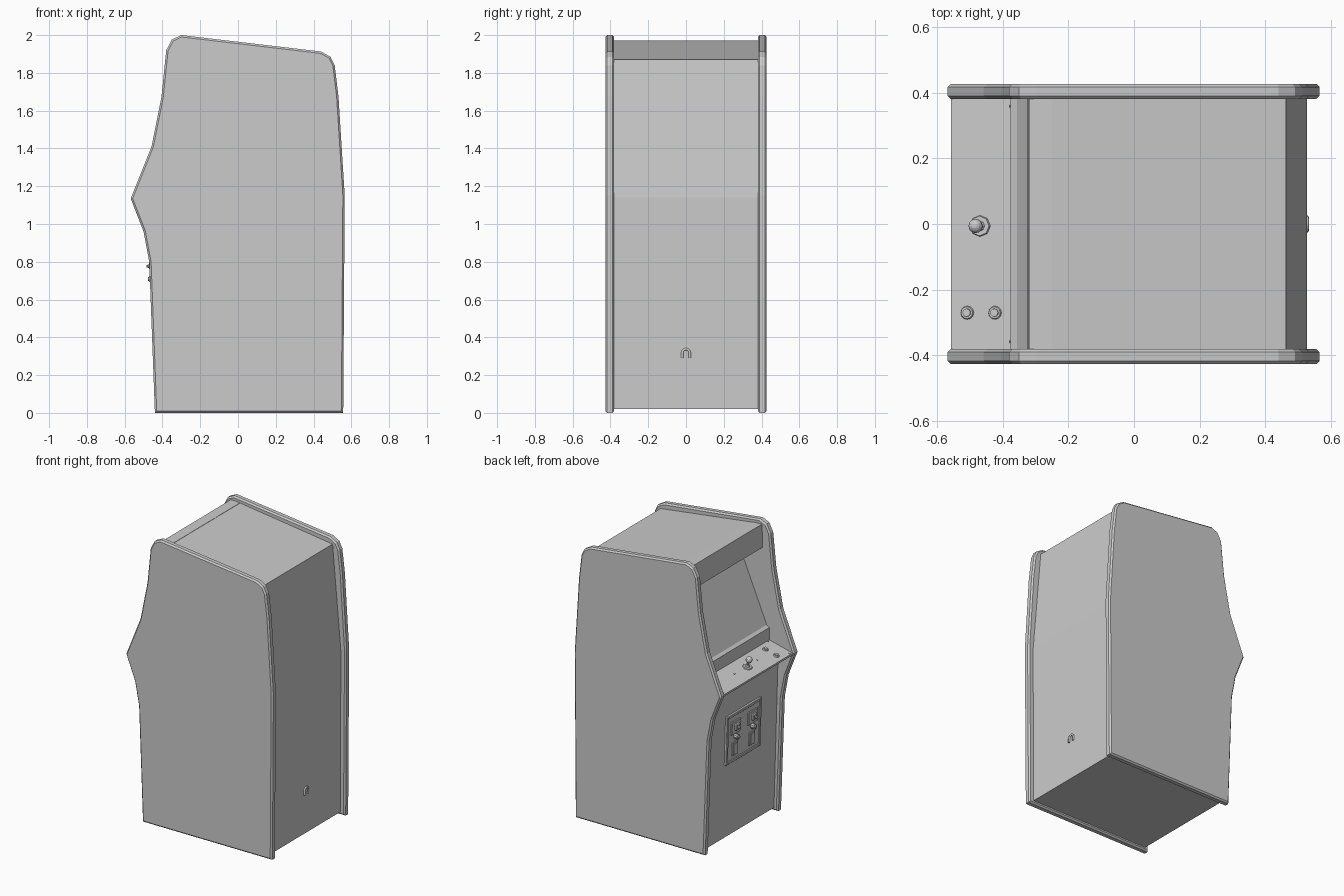
import bpy, bmesh, math
from mathutils import Matrix, Vector

if "Cube" in bpy.data.objects:
    bpy.data.objects.remove(bpy.data.objects["Cube"])


def finish(name, bm):
    bmesh.ops.recalc_face_normals(bm, faces=bm.faces)
    me = bpy.data.meshes.new(name)
    bm.to_mesh(me)
    bm.free()
    ob = bpy.data.objects.new(name, me)
    bpy.context.collection.objects.link(ob)
    return ob


def prism(name, pts, y0, y1, chamfer=0):
    """Extrude an x/z profile from y0 to y1, optionally chamfering both rims."""
    bm = bmesh.new()
    face = bm.faces.new([bm.verts.new((x, y0, z)) for x, z in pts])
    ext = bmesh.ops.extrude_face_region(bm, geom=[face])
    bmesh.ops.translate(bm, vec=(0, y1 - y0, 0),
                        verts=[v for v in ext['geom'] if isinstance(v, bmesh.types.BMVert)])
    if chamfer:
        rim = [e for e in bm.edges if abs(e.verts[0].co.y - e.verts[1].co.y) < 1e-5]
        bmesh.ops.bevel(bm, geom=rim, offset=chamfer, segments=1, affect='EDGES')
    return finish(name, bm)


def box(name, frame, loc, size, chamfer=0):
    bm = bmesh.new()
    bmesh.ops.create_cube(bm, size=1, matrix=Matrix.Diagonal((*size, 1)))
    if chamfer:
        bmesh.ops.bevel(bm, geom=bm.edges[:], offset=chamfer, segments=1, affect='EDGES')
    bm.transform(frame @ Matrix.Translation(loc))
    return finish(name, bm)


def cone(name, frame, loc, r1, r2, h, sides, axis='Z'):
    bm = bmesh.new()
    bmesh.ops.create_cone(bm, cap_ends=True, segments=sides, radius1=r1, radius2=r2, depth=h)
    rot = Matrix.Rotation(math.pi / 2, 4, 'Y') if axis == 'X' else Matrix()
    bm.transform(frame @ Matrix.Translation(loc) @ rot)
    return finish(name, bm)


def frame(origin, x, z):
    x, z = Vector(x).normalized(), Vector(z).normalized()
    m = Matrix((x, z.cross(x), z)).transposed().to_4x4()
    m.translation = origin
    return m


# Side panels with chamfered edge trim
side = [(-.44, 0), (.557, 0), (.565, 1.15), (.532, 1.675), (.512, 1.84), (.49, 1.885),
        (.44, 1.913), (-.30, 2), (-.35, 1.977), (-.38, 1.92), (-.405, 1.675),
        (-.458, 1.41), (-.568, 1.135), (-.50, .96), (-.47, .80)]
for label, s in (("left", 1), ("right", -1)):
    prism(label + "_side_panel", side, s * .38, s * .427, .01)

# Cabinet body with the sloped screen face
W = .382
prism("cabinet_body", [(-.412, .02), (.523, .02), (.527, 1.14), (.463, 1.87), (-.25, 1.965),
                       (-.25, 1.81), (-.13, 1.81), (-.36, 1.27), (-.36, 1.14), (-.443, 1.06)], -W, W)
prism("marquee_box", [(-.325, 1.81), (-.25, 1.81), (-.25, 1.967), (-.32, 1.971)], -W, W)
prism("control_panel", [(-.557, 1.122), (-.557, 1.135), (-.375, 1.18), (-.35, 1.18),
                        (-.40, 1.05), (-.442, 1.05)], -W, W)
prism("screen_ledge", [(-.376, 1.17), (-.376, 1.265), (-.355, 1.28), (-.34, 1.17)], -W, W)

# Joystick, buttons and screws, in the tilted plane of the control panel
t = math.atan2(.045, .182)
ctrl = frame((-.466, 0, 1.1575), (math.cos(t), 0, math.sin(t)), (-math.sin(t), 0, math.cos(t)))
cone("joystick_base", ctrl, (-.003, -.006, .003), .033, .03, .008, 8)
cone("joystick_collar", ctrl, (-.003, -.006, .011), .018, .008, .012, 8)
cone("joystick_shaft", ctrl, (-.003, -.006, .03), .006, .006, .04, 8)
bm = bmesh.new()
bmesh.ops.create_uvsphere(bm, u_segments=12, v_segments=8, radius=.022)
bm.transform(ctrl @ Matrix.Translation((-.003, -.006, .056)))
finish("joystick_ball", bm)
for i, u in enumerate((-.043, .044)):
    cone(f"button_rim_{i}", ctrl, (u, -.27, .003), .021, .018, .008, 12)
    cone(f"button_cap_{i}", ctrl, (u, -.27, .008), .013, .012, .008, 12)
for i, (u, v) in enumerate([(-.082, .358), (-.082, -.358), (.087, .358), (.087, -.358),
                            (.004, .127), (.004, -.127)]):
    box(f"panel_screw_{i}", ctrl, (u, v, .001), (.008, .008, .004))

# Coin door: local x points out of the front panel, z up along it
door = frame((-.433, 0, .70), (-1, 0, -.03), (-.03, 0, 1))
box("coin_door", door, (.003, 0, .005), (.012, .35, .30))
for s in (-1, 1):
    box("door_frame_side", door, (.005, s * .18, .005), (.02, .02, .34), .003)
    box("door_frame_rail", door, (.005, 0, .005 + s * .16), (.02, .34, .02), .003)
    y = s * .093
    box("coin_plate", door, (.012, y, .075), (.014, .10, .09), .003)
    box("coin_slot_block", door, (.025, y, .08), (.022, .045, .045), .006)
    cone("coin_button", door, (.038, y, .078), .012, .006, .022, 8, 'X')
    cone("coin_lock", door, (.022, y - s * .0, .01), .018, .018, .03, 10, 'X')
    cone("coin_lock_core", door, (.038, y, .01), .012, .010, .012, 10, 'X')
    box("coin_return", door, (.010, y, -.075), (.010, .06, .095), .003)
    box("coin_return_flap", door, (.016, y, -.075), (.006, .04, .07))

# Arched cable guide on the back
cu = bpy.data.curves.new("cable_guide", 'CURVE')
cu.dimensions = '3D'
cu.bevel_depth = .007
cu.bevel_resolution = 1
cu.use_fill_caps = True
path = [(-.02, .29)] + [(-.02 * math.cos(a), .318 + .02 * math.sin(a))
                        for a in [math.pi * k / 6 for k in range(7)]] + [(.02, .29)]
sp = cu.splines.new('POLY')
sp.points.add(len(path) - 1)
for p, (y, z) in zip(sp.points, path):
    p.co = (.526, y, z, 1)
bpy.context.collection.objects.link(bpy.data.objects.new("cable_guide", cu))
